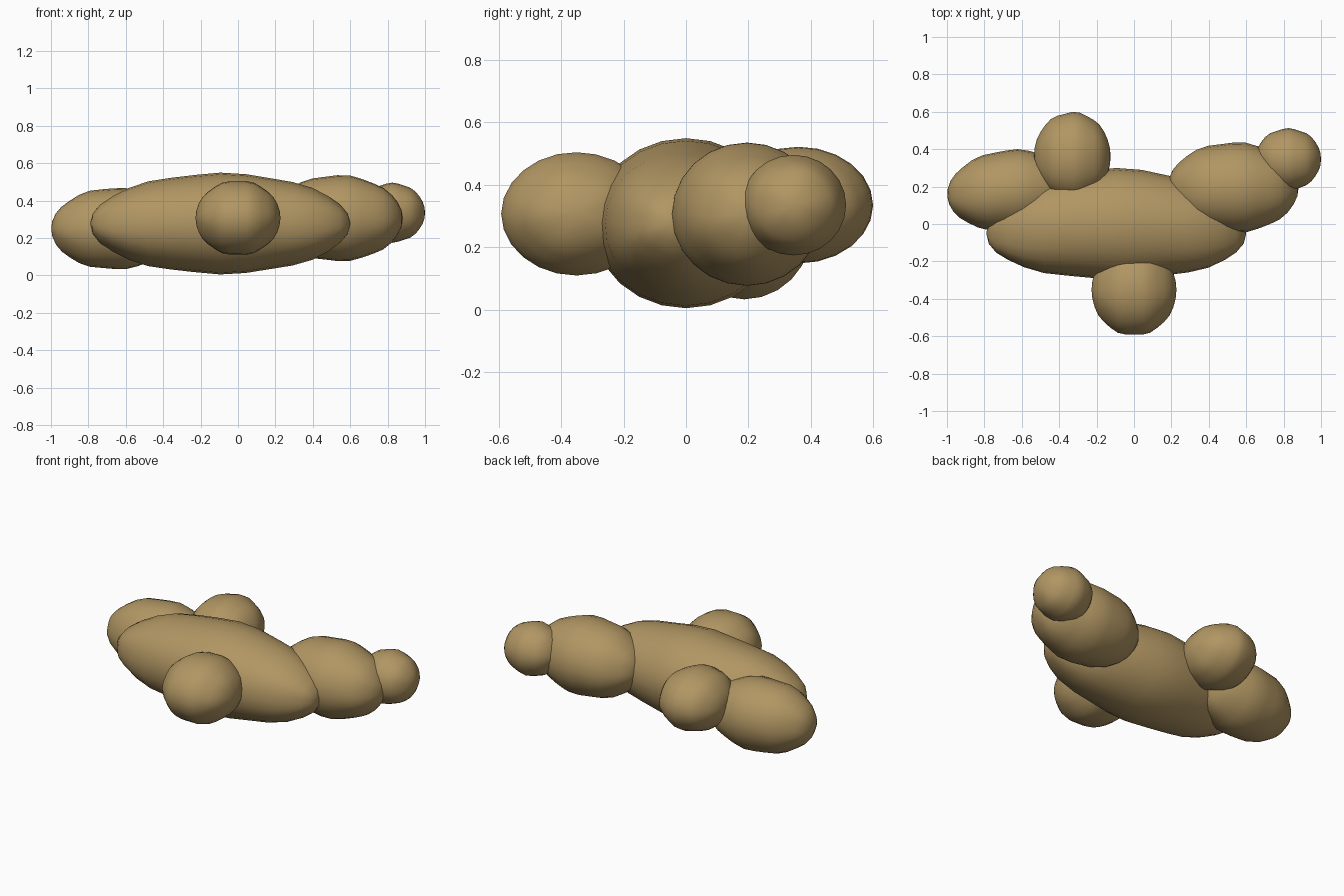
import bpy
import bmesh
import math

cube = bpy.data.objects.get("Cube")
if cube:
    bpy.data.objects.remove(cube, do_unlink=True)

# Earthy root skin
skin = bpy.data.materials.new("tan_root_skin")
skin.use_nodes = True
color = (0.44, 0.305, 0.125, 1)
skin.diffuse_color = color
bsdf = skin.node_tree.nodes["Principled BSDF"]
bsdf.inputs["Base Color"].default_value = color
bsdf.inputs["Roughness"].default_value = 0.9


def lobe(name, center, radii, turn=0, bend=0, phase=0):
    """Rippled ellipsoid whose poles lie along x."""
    bm = bmesh.new()
    bmesh.ops.create_uvsphere(bm, u_segments=24, v_segments=16, radius=1)
    for v in bm.verts:
        t = v.co.z
        angle = math.atan2(v.co.y, v.co.x)
        lat = math.acos(max(-1, min(1, t)))
        # Growth rings plus faint lengthwise ridges towards the tips
        swell = 1 + 0.018 * math.sin(9 * lat + phase)
        swell += 0.035 * t * t * math.sin(5 * angle + phase)
        x = t * radii[0]
        y = v.co.y * swell * radii[1] + bend * t * t
        z = -v.co.x * swell * radii[2]
        v.co = (x, y, z)
    bmesh.ops.recalc_face_normals(bm, faces=bm.faces)
    mesh = bpy.data.meshes.new(name)
    bm.to_mesh(mesh)
    bm.free()
    mesh.materials.append(skin)
    for face in mesh.polygons:
        face.use_smooth = True
    obj = bpy.data.objects.new(name, mesh)
    obj.location = center
    obj.rotation_euler.z = math.radians(turn)
    bpy.context.collection.objects.link(obj)
    return obj


# Main root and the knobs budding from it
lobe("main_root", (-0.095, 0, 0.277), (0.695, 0.295, 0.268), bend=-0.05, phase=0.5)
lobe("right_knob", (-0.665, 0.18, 0.25), (0.335, 0.215, 0.217), turn=6, phase=2)
lobe("back_knob", (-0.33, 0.36, 0.335), (0.205, 0.237, 0.185), phase=1)
lobe("front_knob", (0, -0.35, 0.307), (0.227, 0.245, 0.2), phase=3)
lobe("left_knob", (0.53, 0.195, 0.306), (0.35, 0.24, 0.229), phase=1.5)
lobe("left_tip_knob", (0.825, 0.345, 0.335), (0.175, 0.165, 0.158), phase=0)
